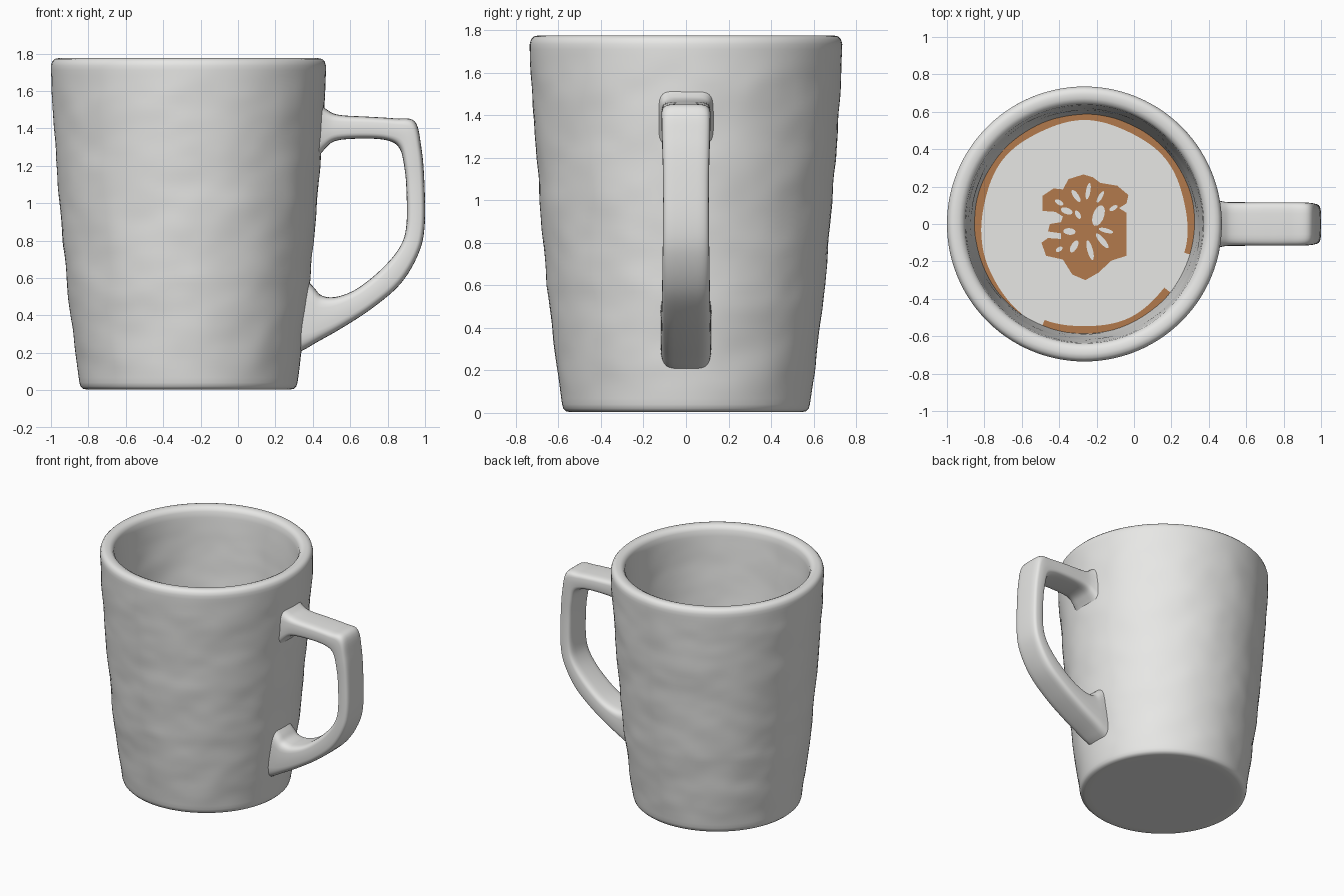
import bpy, bmesh, math
from mathutils import Vector, noise

if "Cube" in bpy.data.objects:
    bpy.data.objects.remove(bpy.data.objects["Cube"])

CX = -0.265          # centre of the cup body
SEG = 112
LEVEL = 1.13         # height of the drink


def material(name, rgb):
    m = bpy.data.materials.new(name)
    m.diffuse_color = (*rgb, 1)
    m.use_nodes = True
    m.node_tree.nodes["Principled BSDF"].inputs["Base Color"].default_value = m.diffuse_color
    return m


CERAMIC = material("pale grey ceramic", (0.80, 0.80, 0.785))
FOAM = material("milk foam", (0.80, 0.80, 0.78))
COFFEE = material("coffee brown", (0.45, 0.195, 0.072))


def finish(name, bm, mats, smooth=True):
    me = bpy.data.meshes.new(name)
    bm.to_mesh(me)
    bm.free()
    for m in mats:
        me.materials.append(m)
    for p in me.polygons:
        p.use_smooth = smooth
    ob = bpy.data.objects.new(name, me)
    bpy.context.collection.objects.link(ob)
    return ob


def bridge(bm, loops):
    for a, b in zip(loops, loops[1:]):
        n = len(a)
        for i in range(n):
            bm.faces.new((a[i], a[(i + 1) % n], b[(i + 1) % n], b[i]))


def lerp_profile(pts, z):
    for (r0, z0), (r1, z1) in zip(pts, pts[1:]):
        if z <= z1:
            return r0 + (r1 - r0) * (z - z0) / (z1 - z0)
    return pts[-1][0]


# Cup body: tapered lathe with softly dented, hand-made walls
OUTER = [(0.583, 0.04), (0.607, 0.22), (0.654, 0.6), (0.704, 1.2), (0.730, 1.58), (0.735, 1.71)]
INNER = [(0.586, LEVEL - 0.02), (0.633, 1.70)]
profile = [(0.50, 0.004, 0), (0.545, 0.004, 0), (0.565, 0.008, 0), (0.577, 0.02, 0)]
for i in range(61):
    z = 0.04 + 1.67 * i / 60
    profile.append((lerp_profile(OUTER, z), z, 0.007))
profile += [(0.735, 1.735, 0), (0.729, 1.757, 0), (0.715, 1.771, 0), (0.695, 1.775, 0),
            (0.670, 1.773, 0), (0.650, 1.763, 0), (0.638, 1.742, 0)]
for i in range(25):
    z = 1.70 - (1.72 - LEVEL) * i / 24
    profile.append((lerp_profile(INNER, z), z, 0.005))

bm = bmesh.new()
loops = []
for r, z, wavy in profile:
    ring = []
    for k in range(SEG):
        a = 2 * math.pi * k / SEG
        c, s = math.cos(a), math.sin(a)
        fade = max(0, min(1, (z - 0.04) / 0.12, (1.72 - z) / 0.15))
        p = Vector((c * r * 4.0, s * r * 4.0, z * 5.0))
        rr = r + wavy * fade * (noise.noise(p) + 0.3 * noise.noise(p * 2.1))
        ring.append(bm.verts.new((CX + rr * c, rr * s, z)))
    loops.append(ring)
bridge(bm, loops)
bm.faces.new(loops[0][::-1])
finish("cup_body", bm, [CERAMIC])

# Handle: rounded-rectangle sections between outer and inner contour points
# (outer x, outer z, inner x, inner z, half width)
STATIONS = [
    (0.42, 1.55, 0.40, 1.20, 0.138), (0.475, 1.50, 0.46, 1.285, 0.122),
    (0.54, 1.472, 0.53, 1.335, 0.115), (0.70, 1.462, 0.70, 1.345, 0.115),
    (0.84, 1.453, 0.81, 1.332, 0.115), (0.945, 1.437, 0.865, 1.29, 0.115),
    (0.98, 1.30, 0.888, 1.20, 0.112), (0.996, 1.12, 0.90, 1.08, 0.108),
    (0.998, 0.88, 0.90, 0.88, 0.108), (0.965, 0.73, 0.865, 0.765, 0.11),
    (0.87, 0.57, 0.77, 0.65, 0.112), (0.72, 0.44, 0.64, 0.545, 0.115),
    (0.56, 0.335, 0.53, 0.50, 0.117), (0.42, 0.255, 0.45, 0.505, 0.119),
    (0.36, 0.22, 0.405, 0.55, 0.12), (0.30, 0.19, 0.35, 0.61, 0.12)]


def catmull(p0, p1, p2, p3, t):
    return [0.5 * (2 * b + (c - a) * t + (2 * a - 5 * b + 4 * c - d) * t * t
                   + (3 * b - a - 3 * c + d) * t ** 3) for a, b, c, d in zip(p0, p1, p2, p3)]


bm = bmesh.new()
loops = []
last = len(STATIONS) - 1
for i in range(last):
    q = [STATIONS[max(0, min(last, i + d))] for d in (-1, 0, 1, 2)]
    for j in range(6 if i < last - 1 else 7):
        ox, oz, ix, iz, hw = catmull(*q, j / 6)
        ring = []
        for k in range(32):
            a = 2 * math.pi * k / 32
            c, s = math.cos(a), math.sin(a)
            u = math.copysign(abs(c) ** 0.45, c)
            v = math.copysign(abs(s) ** 0.45, s)
            ring.append(bm.verts.new(((ox + ix) / 2 + u * (ox - ix) / 2, v * hw,
                                      (oz + iz) / 2 + u * (oz - iz) / 2)))
        loops.append(ring)
bridge(bm, loops)
bm.faces.new(loops[0])
bm.faces.new(loops[-1])
bmesh.ops.recalc_face_normals(bm, faces=bm.faces)
finish("handle", bm, [CERAMIC])


# Drink surface: foam disc with a broken brown ring at the edge
def ring_edge(deg):
    """Inner radius of the brown ring; it thins out towards its open ends."""
    d = (deg + 16) % 360
    thick = 0.037 + 0.005 * math.sin(math.radians(7 * deg))
    if 205 < d < 254:
        thick *= (254 - d) / 49
    return 0.588 - thick


bm = bmesh.new()
loops = []
for row in range(3):
    ring = []
    for k in range(SEG):
        a = 2 * math.pi * k / SEG
        r = (0.605, ring_edge(math.degrees(a)), 0.30)[row]
        ring.append(bm.verts.new((CX + r * math.cos(a), r * math.sin(a), LEVEL)))
    loops.append(ring)
bridge(bm, loops)
bm.faces.new(loops[-1])
for f in bm.faces:
    c = f.calc_center_median() - Vector((CX, 0, LEVEL))
    deg = math.degrees(math.atan2(c.y, c.x)) % 360
    if c.length > 0.56 and (deg < 236 or 246 < deg < 320 or deg > 344):
        f.material_index = 1
finish("drink_surface", bm, [FOAM, COFFEE], False)


def plate(bm, pts, z):
    f = bm.faces.new([bm.verts.new((x, y, z)) for x, y in pts])
    f.normal_update()
    if f.normal.z < 0:
        f.normal_flip()


# Brown foam-art patch
OUTLINE = [(-0.27, 0.265), (-0.22, 0.25), (-0.18, 0.22), (-0.09, 0.205), (-0.03, 0.155),
           (-0.04, 0.11), (-0.08, 0.085), (-0.04, 0.06), (-0.04, -0.17), (-0.12, -0.195),
           (-0.19, -0.26), (-0.26, -0.30), (-0.33, -0.27), (-0.38, -0.19), (-0.47, -0.17),
           (-0.495, -0.10), (-0.46, -0.075), (-0.39, -0.08), (-0.39, -0.05), (-0.46, -0.04),
           (-0.45, 0.0), (-0.39, 0.01), (-0.38, 0.04), (-0.42, 0.065), (-0.49, 0.07),
           (-0.49, 0.15), (-0.43, 0.19), (-0.38, 0.185), (-0.35, 0.24)]
bm = bmesh.new()
plate(bm, OUTLINE, LEVEL + 0.004)
finish("foam_art_patch", bm, [COFFEE], False)

# Pale petals radiating inside the patch: x, y, half length, half width, degrees
PETALS = [(-0.19, 0.045, 0.058, 0.03, 70), (-0.245, 0.175, 0.045, 0.012, 80),
          (-0.31, 0.15, 0.038, 0.014, 125), (-0.36, 0.07, 0.033, 0.017, 160),
          (-0.30, 0.05, 0.025, 0.013, 120), (-0.345, -0.04, 0.033, 0.018, 175),
          (-0.32, -0.12, 0.036, 0.017, 60), (-0.235, -0.14, 0.055, 0.015, 105),
          (-0.17, -0.09, 0.05, 0.015, 130), (-0.15, -0.035, 0.04, 0.012, 165),
          (-0.11, 0.085, 0.025, 0.012, 30), (-0.40, 0.115, 0.025, 0.013, 150),
          (-0.40, -0.135, 0.02, 0.012, 30), (-0.18, 0.145, 0.035, 0.011, 60)]
bm = bmesh.new()
for x, y, hl, hw, deg in PETALS:
    ca, sa = math.cos(math.radians(deg)), math.sin(math.radians(deg))
    pts = []
    for k in range(14):
        t = 2 * math.pi * k / 14
        u, v = hl * math.cos(t), hw * math.sin(t)
        pts.append((x + u * ca - v * sa, y + u * sa + v * ca))
    plate(bm, pts, LEVEL + 0.008)
finish("foam_art_petals", bm, [FOAM], False)
